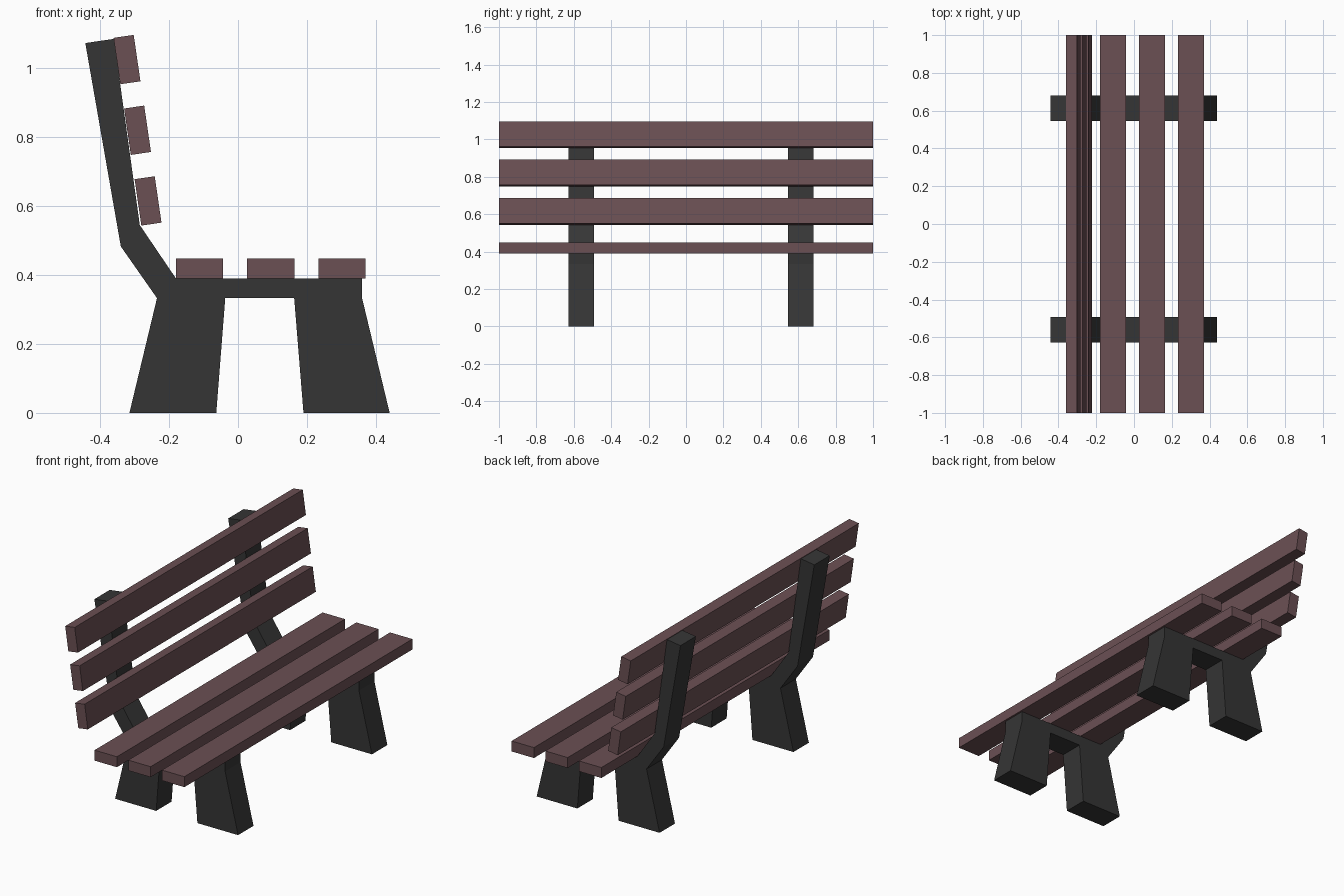
import bpy
import bmesh
from math import radians
from mathutils import Matrix

cube = bpy.data.objects.get("Cube")
if cube:
    bpy.data.objects.remove(cube, do_unlink=True)


def make_material(name, color):
    mat = bpy.data.materials.new(name)
    mat.use_nodes = True
    mat.diffuse_color = color
    bsdf = next(n for n in mat.node_tree.nodes if n.type == 'BSDF_PRINCIPLED')
    bsdf.inputs["Base Color"].default_value = color
    return mat


def add_object(name, bm, mat):
    bmesh.ops.recalc_face_normals(bm, faces=bm.faces)
    mesh = bpy.data.meshes.new(name)
    bm.to_mesh(mesh)
    bm.free()
    mesh.materials.append(mat)
    obj = bpy.data.objects.new(name, mesh)
    bpy.context.collection.objects.link(obj)
    return obj


def add_slat(name, x, z, width, height, tilt=0):
    """Full-length board centred at (x, z), leaning by tilt degrees."""
    bm = bmesh.new()
    bmesh.ops.create_cube(bm, size=1)
    bm.transform(Matrix.Diagonal((width, 2, height, 1)))
    obj = add_object(name, bm, wood)
    obj.location = (x, 0, z)
    obj.rotation_euler.y = radians(tilt)


def add_frame(name, y):
    """Side frame: two legs, seat rail and bent back post in one profile."""
    bm = bmesh.new()
    face = bm.faces.new([bm.verts.new((x, y - FRAME_DEPTH / 2, z)) for x, z in PROFILE])
    side = bmesh.ops.extrude_face_region(bm, geom=[face])["geom"]
    verts = [v for v in side if isinstance(v, bmesh.types.BMVert)]
    bmesh.ops.translate(bm, verts=verts, vec=(0, FRAME_DEPTH, 0))
    add_object(name, bm, metal)


wood = make_material("red_brown_wood", (0.147, 0.08, 0.088, 1))
metal = make_material("dark_grey_metal", (0.036, 0.036, 0.036, 1))

FRAME_DEPTH = 0.135
PROFILE = [
    (-0.315, 0), (-0.063, 0), (-0.037, 0.333), (0.163, 0.333),   # rear leg, rail
    (0.19, 0), (0.44, 0), (0.36, 0.333), (0.36, 0.39),           # front leg
    (-0.18, 0.39), (-0.285, 0.545), (-0.36, 1.085),              # post front
    (-0.443, 1.073), (-0.34, 0.483), (-0.235, 0.333),            # post back
]

# Side frames
add_frame("right_frame", -0.56)
add_frame("left_frame", 0.614)

# Seat and backrest boards
for i in range(3):
    add_slat(f"seat_slat_{i + 1}", -0.112 + 0.207 * i, 0.419, 0.137, 0.058)
    add_slat(f"back_slat_{i + 1}", -0.261 - 0.0305 * i, 0.615 + 0.205 * i,
             0.059, 0.136, -8.3)
